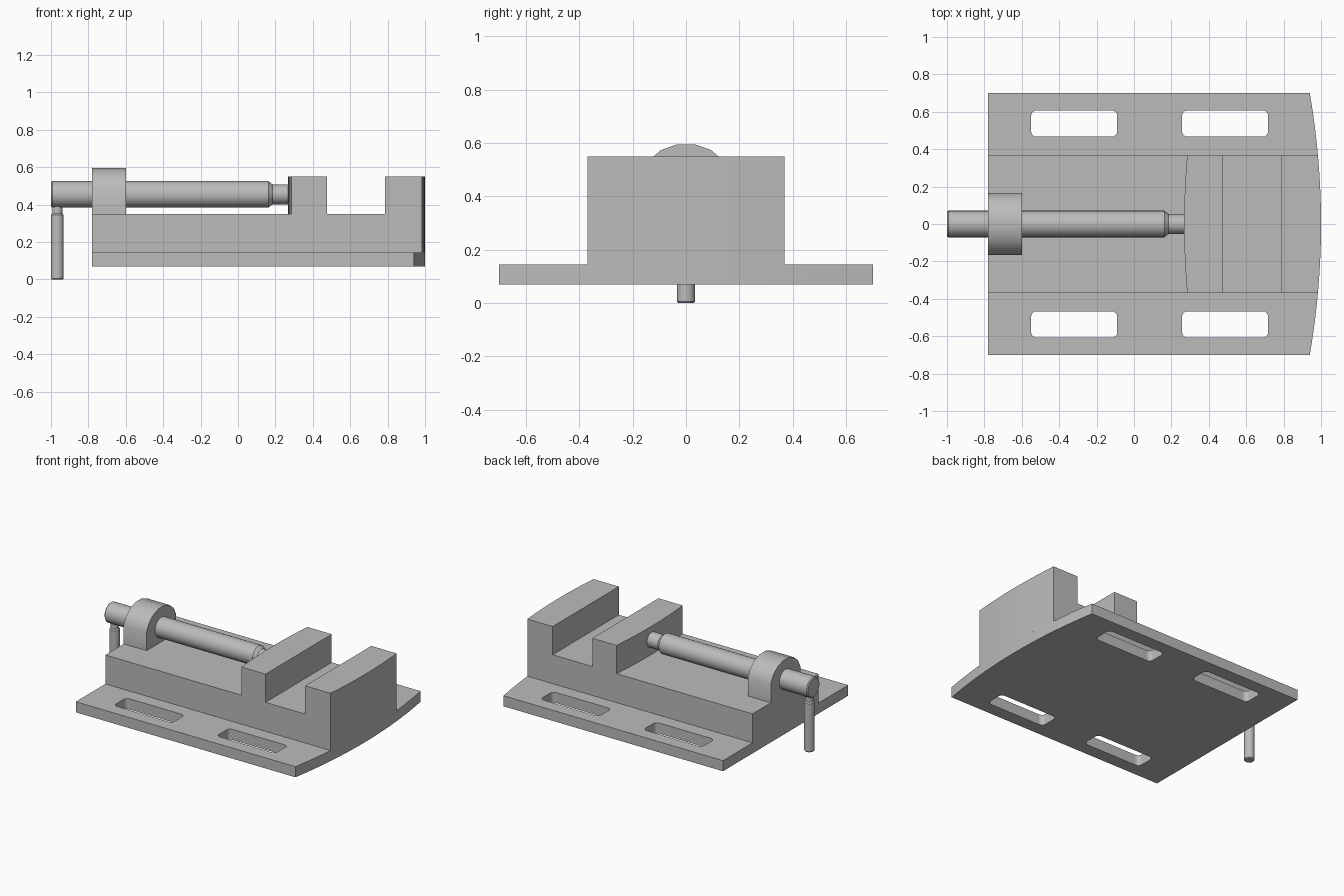
import bpy, bmesh
from math import sin, cos, pi, radians

if "Cube" in bpy.data.objects:
    bpy.data.objects.remove(bpy.data.objects["Cube"])

steel = bpy.data.materials.new("machined grey")
steel.use_nodes = True
GREY = (0.5, 0.5, 0.5, 1)
steel.diffuse_color = GREY
steel.node_tree.nodes["Principled BSDF"].inputs["Base Color"].default_value = GREY


def loft(name, rings):
    """Skin matching closed rings of points and cap both ends."""
    bm = bmesh.new()
    loops = [[bm.verts.new(p) for p in ring] for ring in rings]
    for a, b in zip(loops, loops[1:]):
        for i in range(len(a)):
            j = (i + 1) % len(a)
            bm.faces.new((a[i], a[j], b[j], b[i]))
    bm.faces.new(loops[0])
    bm.faces.new(loops[-1])
    bmesh.ops.recalc_face_normals(bm, faces=bm.faces)
    mesh = bpy.data.meshes.new(name)
    bm.to_mesh(mesh)
    bm.free()
    mesh.materials.append(steel)
    obj = bpy.data.objects.new(name, mesh)
    bpy.context.collection.objects.link(obj)
    return obj


def activate(obj):
    bpy.ops.object.select_all(action='DESELECT')
    obj.select_set(True)
    bpy.context.view_layer.objects.active = obj


def smooth(obj):
    activate(obj)
    bpy.ops.object.shade_smooth_by_angle(angle=radians(30))


def across(name, half_width, section, steps):
    """Sweep an x-z section across y, where the section may vary with y."""
    ys = [half_width * (2 * i / steps - 1) for i in range(steps + 1)]
    obj = loft(name, [[(x, y, z) for x, z in section(y)] for y in ys])
    smooth(obj)
    return obj


def turned(name, profile, place, sides=32):
    """Round part from (distance, radius) pairs."""
    angles = [2 * pi * i / sides for i in range(sides)]
    smooth(loft(name, [[place(d, r * cos(a), r * sin(a)) for a in angles]
                       for d, r in profile]))


# Shallow curve shared by the rounded end and the sliding jaw
def bulge(y):
    return 0.06 * (y / 0.7) ** 2


BACK, END = -0.78, 1.0
PLATE_LOW, PLATE_TOP, BED, JAW_TOP = 0.07, 0.145, 0.35, 0.55

# Base plate
plate = across("base_plate", 0.7, lambda y: [
    (BACK, PLATE_LOW), (END - bulge(y), PLATE_LOW),
    (END - bulge(y), PLATE_TOP), (BACK, PLATE_TOP)], 14)


# Rounded mounting slots cut through the plate
def slot_outline(cx, cy, z, hx=0.23, hy=0.07, r=0.028):
    points = []
    for k, (sx, sy) in enumerate([(1, 1), (-1, 1), (-1, -1), (1, -1)]):
        for i in range(5):
            a = pi / 2 * (k + i / 4)
            points.append((cx + sx * (hx - r) + r * cos(a),
                           cy + sy * (hy - r) + r * sin(a), z))
    return points


for cx in (-0.32, 0.487):
    for cy in (-0.537, 0.537):
        cutter = loft("slot_cutter", [slot_outline(cx, cy, z) for z in (0, 0.3)])
        cutter.hide_render = True
        cut = plate.modifiers.new("slot", 'BOOLEAN')
        cut.operation = 'DIFFERENCE'
        cut.solver = 'EXACT'
        cut.object = cutter
        activate(plate)
        bpy.ops.object.modifier_move_to_index(modifier="slot", index=0)
        bpy.ops.object.modifier_apply(modifier="slot")
        bpy.data.objects.remove(cutter)

# Raised bed with the fixed jaw at its rounded end
across("bed_and_fixed_jaw", 0.37, lambda y: [
    (BACK, PLATE_TOP), (END - bulge(y), PLATE_TOP), (END - bulge(y), JAW_TOP),
    (0.785, JAW_TOP), (0.785, BED), (BACK, BED)], 8)

# Sliding jaw
across("sliding_jaw", 0.37, lambda y: [
    (0.268 + bulge(y), BED), (0.475, BED),
    (0.475, JAW_TOP), (0.268 + bulge(y), JAW_TOP)], 8)

# Arched collar that carries the screw
AXIS = 0.455
arch = [(0.168 * cos(a), AXIS + 0.143 * sin(a))
        for a in [pi / 16 + pi / 8 * i for i in range(8)]]
arch = [(0.165, BED)] + arch + [(-0.165, BED)]
smooth(loft("screw_collar", [[(x, y, z) for y, z in arch] for x in (BACK, -0.6)]))

# Screw with chamfered ends and a thinner nose
turned("clamp_screw",
       [(-1.0, 0.064), (-0.993, 0.071), (0.162, 0.071), (0.185, 0.053), (0.275, 0.053)],
       lambda d, u, v: (d, u, AXIS + v))

# Handle hanging below the screw
turned("handle",
       [(0, 0.029), (0.006, 0.034), (0.345, 0.034), (0.353, 0.027), (0.43, 0.027)],
       lambda d, u, v: (-0.966 + u, v, d), 24)
